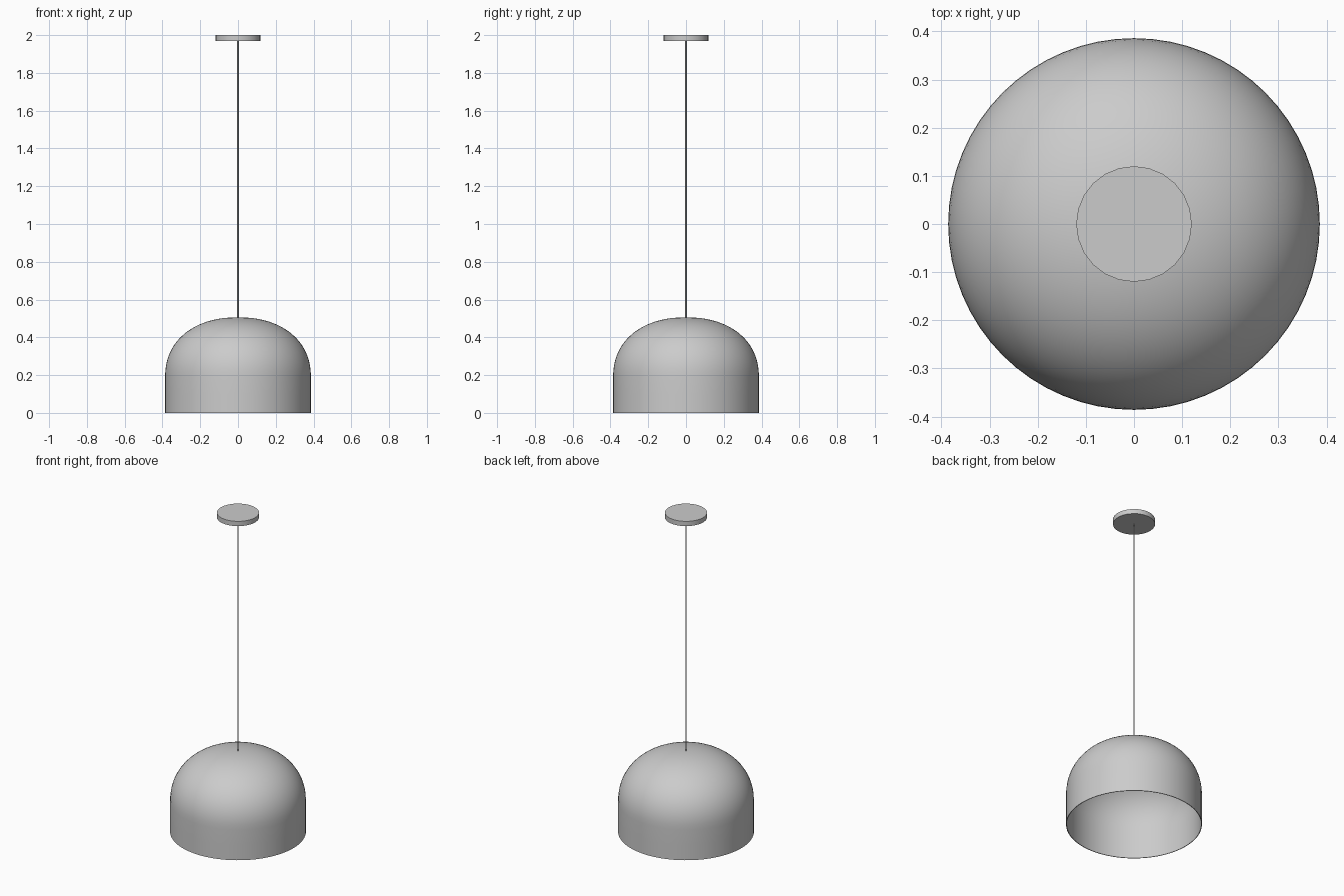
import bpy
import bmesh
import math

if "Cube" in bpy.data.objects:
    bpy.data.objects.remove(bpy.data.objects["Cube"], do_unlink=True)

# Single matte grey finish
grey = bpy.data.materials.new("matte_grey")
grey.use_nodes = True
grey.diffuse_color = (0.6, 0.6, 0.6, 1)
grey.node_tree.nodes["Principled BSDF"].inputs["Base Color"].default_value = (0.6, 0.6, 0.6, 1)


def lathe(name, profile, sides):
    """Revolve (radius, z) points, listed bottom to top, around the z axis."""
    bm = bmesh.new()
    verts = [bm.verts.new((r, 0, z)) for r, z in profile]
    edges = [bm.edges.new(pair) for pair in zip(verts, verts[1:])]
    bmesh.ops.spin(bm, geom=verts + edges, axis=(0, 0, 1), cent=(0, 0, 0),
                   angle=math.tau, steps=sides)
    bmesh.ops.remove_doubles(bm, verts=bm.verts[:], dist=1e-5)
    bmesh.ops.recalc_face_normals(bm, faces=bm.faces[:])
    mesh = bpy.data.meshes.new(name)
    bm.to_mesh(mesh)
    bm.free()
    mesh.materials.append(grey)
    obj = bpy.data.objects.new(name, mesh)
    bpy.context.collection.objects.link(obj)
    bpy.ops.object.select_all(action="DESELECT")
    obj.select_set(True)
    bpy.context.view_layer.objects.active = obj
    bpy.ops.object.shade_smooth_by_angle(angle=math.radians(35))
    return obj


# Shade: straight skirt below a rounded dome, with a closed thin wall
RADIUS, SKIRT, DOME, WALL, STEPS = 0.386, 0.19, 0.316, 0.004, 20


def dome_profile(inset):
    points = [(RADIUS - inset, 0.0), (RADIUS - inset, SKIRT / 2)]
    for i in range(STEPS + 1):
        a = math.pi / 2 * i / STEPS
        r = (RADIUS - inset) * max(math.cos(a), 0) ** (2 / 2.2)
        z = SKIRT + (DOME - inset) * math.sin(a) ** (2 / 2.2)
        points.append((0.0 if i == STEPS else r, z))
    return points


inner = dome_profile(WALL)
lathe("lamp_shade", inner[::-1] + dome_profile(0), 64)

# Hanging cord
lathe("cord", [(0, 0.50), (0.004, 0.50), (0.004, 1.975), (0, 1.975)], 12)

# Ceiling canopy
lathe("ceiling_canopy", [(0, 1.97), (0.12, 1.97), (0.12, 2.0), (0, 2.0)], 24)
